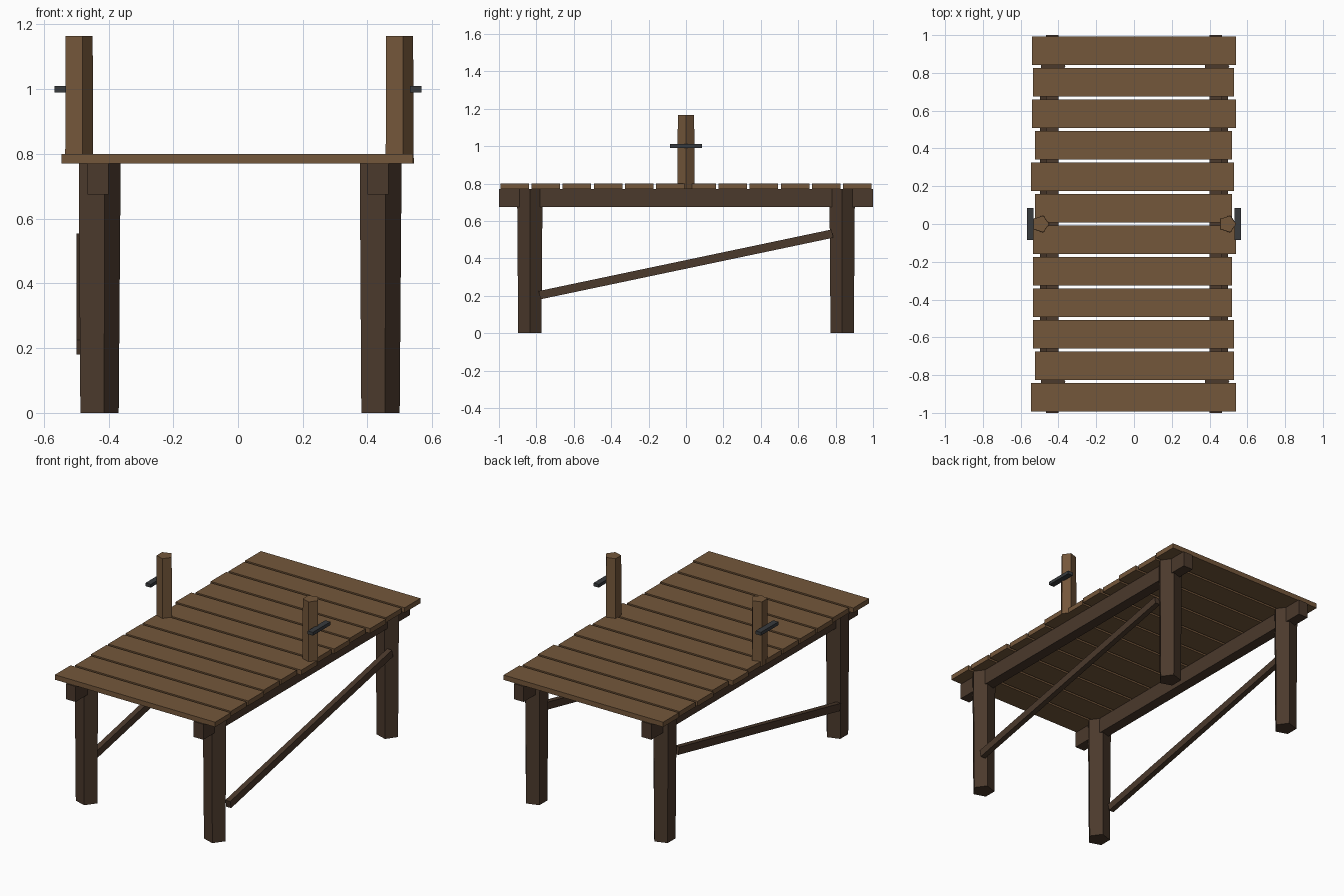
import bpy
from math import atan2
from mathutils import Matrix

cube = bpy.data.objects.get("Cube")
if cube:
    bpy.data.objects.remove(cube, do_unlink=True)


def material(name, rgb):
    mat = bpy.data.materials.new(name)
    mat.use_nodes = True
    mat.diffuse_color = (*rgb, 1)
    mat.node_tree.nodes["Principled BSDF"].inputs["Base Color"].default_value = (*rgb, 1)
    return mat


plank_wood = material("plank_wood", (0.175, 0.095, 0.043))
frame_wood = material("frame_wood", (0.07, 0.041, 0.025))
iron = material("dark_iron", (0.04, 0.044, 0.048))


def box(name, mat, centre, size, tilt=0.0):
    """Box with its size baked in, tilted about x."""
    bpy.ops.mesh.primitive_cube_add(size=1)
    obj = bpy.context.object
    obj.name = name
    obj.data.transform(Matrix.Diagonal((*size, 1)))
    obj.location = centre
    obj.rotation_euler.x = tilt
    obj.data.materials.append(mat)
    return obj


def pentagon_post(name, mat, x, y, bottom, top, r_bottom, r_top):
    """Five-sided tapered post with one corner towards +x."""
    bpy.ops.mesh.primitive_cone_add(vertices=5, radius1=r_bottom, radius2=r_top,
                                    depth=top - bottom)
    obj = bpy.context.object
    obj.name = name
    # The first cone corner points along +y; turn it to +x
    obj.data.transform(Matrix.Rotation(atan2(-1, 0), 4, "Z"))
    obj.location = (x, y, (bottom + top) / 2)
    obj.data.materials.append(mat)
    return obj


# Deck planks, front to back, with uneven ends (left and right overhang)
overhangs = [(.545, .54), (.525, .53), (.535, .53), (.535, .52), (.535, .52), (.535, .54),
             (.525, .52), (.545, .53), (.525, .52), (.54, .54), (.535, .53), (.54, .54)]
pitch = 2 / len(overhangs)
for i, (low, high) in enumerate(overhangs):
    y = -1 + pitch * (i + 0.5)
    box(f"deck_plank_{i + 1}", plank_wood, ((high - low) / 2, y, 0.785),
        (low + high, 0.152, 0.03))

for side, s in (("left", 1), ("right", -1)):
    # Long beam under the planks
    box(f"{side}_beam", frame_wood, (s * 0.4325, 0, 0.7225), (0.065, 2, 0.095))
    # Legs
    for end, e in (("front", -1), ("back", 1)):
        pentagon_post(f"{end}_{side}_leg", frame_wood, s * 0.434, e * 0.835,
                      0, 0.77, 0.0655, 0.0715)
    # Sloping brace between the legs
    box(f"{side}_brace", frame_wood, (s * 0.482, 0, 0.3675), (0.033, 1.6, 0.045),
        atan2(0.33, 1.57))
    # Mooring post with its iron cleat
    pentagon_post(f"{side}_mooring_post", plank_wood, s * 0.495, 0, 0.77, 1.165, 0.048, 0.046)
    box(f"{side}_cleat", iron, (s * 0.549, 0, 1.0), (0.035, 0.17, 0.02))
